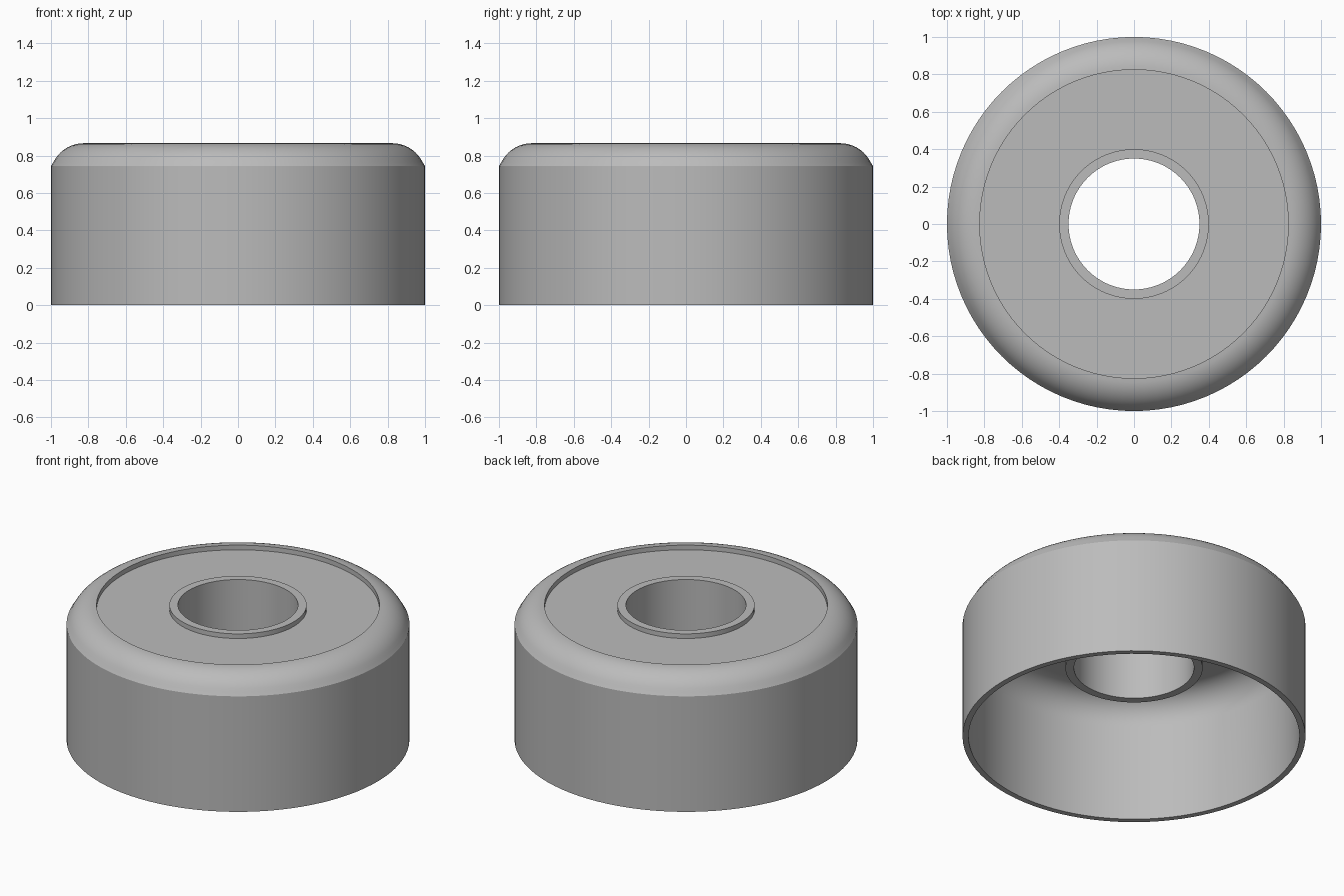
import bpy, bmesh
from math import sin, cos, pi, asin, radians

cube = bpy.data.objects.get("Cube")
if cube:
    bpy.data.objects.remove(cube)

SEGMENTS = 96

grey = bpy.data.materials.new("plain grey")
grey.use_nodes = True
color = (0.5, 0.5, 0.5, 1)
grey.diffuse_color = color
grey.node_tree.nodes["Principled BSDF"].inputs["Base Color"].default_value = color


def arc(cx, cz, rx, rz, start, end, steps=10):
    """Points (radius, height) along an elliptical arc."""
    angles = [start + (end - start) * i / steps for i in range(steps + 1)]
    return [(cx + rx * cos(a), cz + rz * sin(a)) for a in angles]


def lathe(name, profile):
    """Revolve a closed (radius, height) profile around z."""
    bm = bmesh.new()
    verts = [bm.verts.new((r, 0, z)) for r, z in profile]
    edges = [bm.edges.new((v, verts[i - 1])) for i, v in enumerate(verts)]
    bmesh.ops.spin(bm, geom=verts + edges, cent=(0, 0, 0), axis=(0, 0, 1),
                   angle=2 * pi, steps=SEGMENTS, use_merge=False)
    bmesh.ops.remove_doubles(bm, verts=bm.verts, dist=1e-4)
    bmesh.ops.recalc_face_normals(bm, faces=bm.faces)
    mesh = bpy.data.meshes.new(name)
    bm.to_mesh(mesh)
    bm.free()
    mesh.materials.append(grey)
    obj = bpy.data.objects.new(name, mesh)
    bpy.context.collection.objects.link(obj)
    bpy.ops.object.select_all(action='DESELECT')
    obj.select_set(True)
    bpy.context.view_layer.objects.active = obj
    bpy.ops.object.shade_smooth_by_angle(angle=radians(15))
    return obj


TOP, FLOOR, CEILING = 0.866, 0.836, 0.80
LIP, SHOULDER = 0.825, 0.18

# Cup-shaped shell with rounded shoulder, recessed top and hollow underside
outer = arc(LIP, TOP - SHOULDER, SHOULDER, SHOULDER, asin(0.32), pi / 2)
outer[0] = (1.0, outer[0][1])
inner = arc(0.795, 0.62, 0.17, CEILING - 0.62, pi / 2, 0)
lathe("shell", [(1.0, 0)] + outer
      + [(LIP, FLOOR), (0.375, FLOOR), (0.375, CEILING)]
      + inner + [(0.965, 0)])

# Central sleeve, standing proud of the recess and hanging down inside
lathe("hub_sleeve", [(0.35, 0.46), (0.40, 0.46), (0.40, TOP), (0.35, TOP)])
